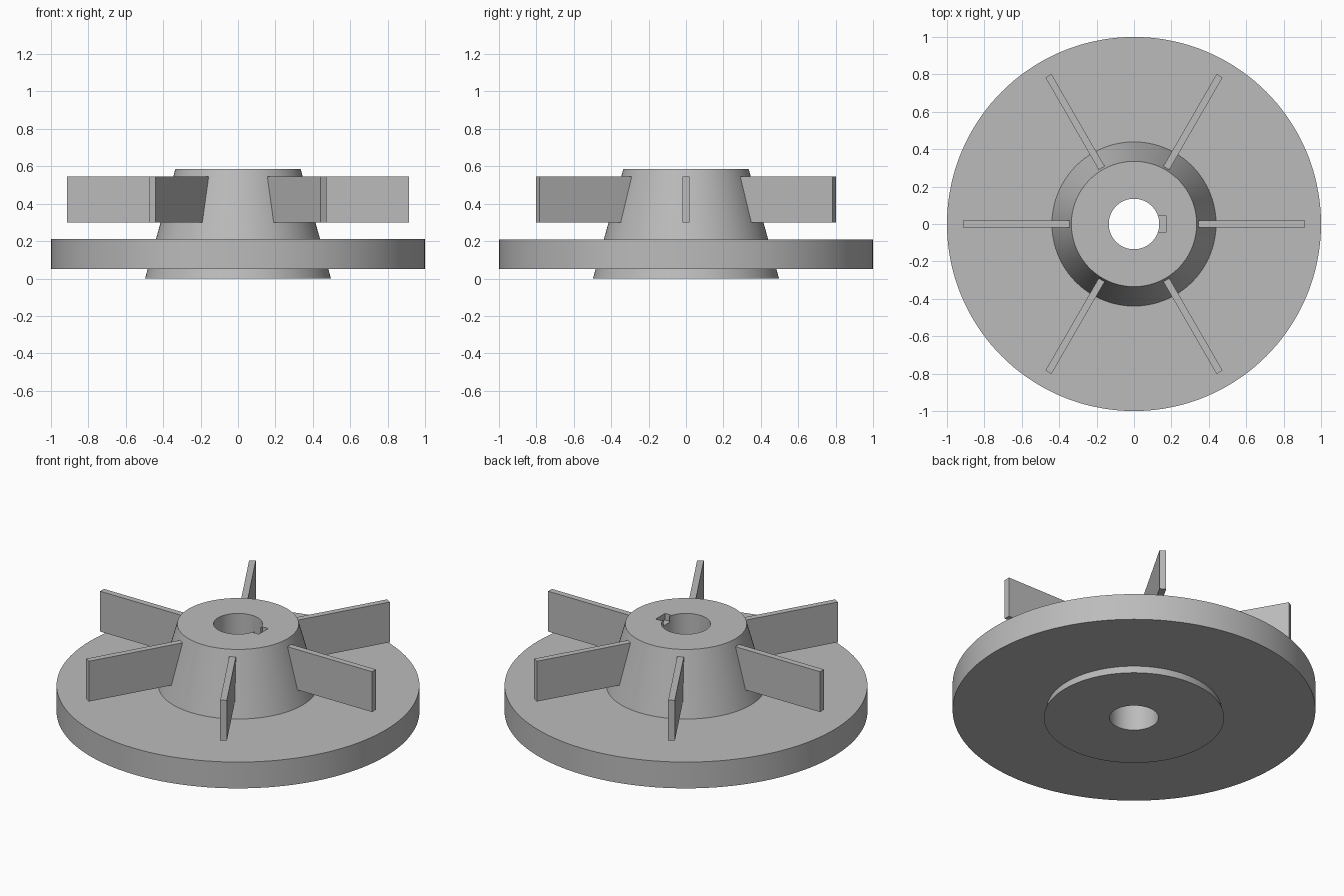
import bpy, bmesh, math
from mathutils import Matrix, Vector

cube = bpy.data.objects.get("Cube")
if cube:
    bpy.data.objects.remove(cube, do_unlink=True)

metal = bpy.data.materials.new("plain_grey")
metal.use_nodes = True
GREY = (0.50, 0.50, 0.50, 1)
metal.diffuse_color = GREY
metal.node_tree.nodes["Principled BSDF"].inputs["Base Color"].default_value = GREY

HUB_BASE, HUB_TOP, HEIGHT, BORE = 0.497, 0.335, 0.585, 0.135
DISC_LOW, DISC_HIGH = 0.05, 0.21
SEGMENTS = 144


def hub_radius(z):
    return HUB_BASE + (HUB_TOP - HUB_BASE) * z / HEIGHT


def make_object(name, bm):
    bmesh.ops.recalc_face_normals(bm, faces=bm.faces)
    mesh = bpy.data.meshes.new(name)
    bm.to_mesh(mesh)
    bm.free()
    mesh.materials.append(metal)
    obj = bpy.data.objects.new(name, mesh)
    bpy.context.collection.objects.link(obj)
    return obj


# Tapered hub, disc and bore turned from one closed profile
profile = [(BORE, 0), (HUB_BASE, 0), (hub_radius(DISC_LOW), DISC_LOW),
           (1, DISC_LOW), (1, DISC_HIGH), (hub_radius(DISC_HIGH), DISC_HIGH),
           (HUB_TOP, HEIGHT), (BORE, HEIGHT)]
bm = bmesh.new()
verts = [bm.verts.new((r, 0, z)) for r, z in profile]
edges = [bm.edges.new((v, verts[(i + 1) % len(verts)])) for i, v in enumerate(verts)]
bmesh.ops.spin(bm, geom=verts + edges, cent=(0, 0, 0), axis=(0, 0, 1),
               angle=math.tau, steps=SEGMENTS, use_merge=True)
bmesh.ops.remove_doubles(bm, verts=bm.verts, dist=0.0001)
hub = make_object("hub_and_disc", bm)

# Shallow key slot beside the bore
bm = bmesh.new()
bmesh.ops.create_cube(bm, size=1, matrix=Matrix.Translation((0.152, 0, HEIGHT))
                      @ Matrix.Diagonal((0.04, 0.09, 0.08, 1)))
cutter = make_object("key_slot_cutter", bm)
cutter.hide_render = True
cutter.hide_set(True)
slot = hub.modifiers.new("key_slot", "BOOLEAN")
slot.operation = "DIFFERENCE"
slot.solver = "EXACT"
slot.object = cutter
bpy.context.view_layer.objects.active = hub
hub.select_set(True)
bpy.ops.object.modifier_apply(modifier=slot.name)
bpy.data.objects.remove(cutter, do_unlink=True)
bpy.ops.object.shade_smooth_by_angle(angle=math.radians(20))

# Six radial blades whose inner ends follow the hub taper
LOW, HIGH, TIP, THICK, SINK = 0.30, 0.545, 0.915, 0.037, 0.006
outline = [(hub_radius(LOW) - SINK, LOW), (TIP, LOW),
           (TIP, HIGH), (hub_radius(HIGH) - SINK, HIGH)]
for i in range(6):
    bm = bmesh.new()
    side = bm.faces.new([bm.verts.new((r, -THICK / 2, z)) for r, z in outline])
    grown = bmesh.ops.extrude_face_region(bm, geom=[side])["geom"]
    bmesh.ops.translate(bm, vec=Vector((0, THICK, 0)),
                        verts=[g for g in grown if isinstance(g, bmesh.types.BMVert)])
    bmesh.ops.rotate(bm, verts=bm.verts, cent=(0, 0, 0),
                     matrix=Matrix.Rotation(i * math.tau / 6, 3, "Z"))
    make_object(f"blade_{i + 1}", bm)
